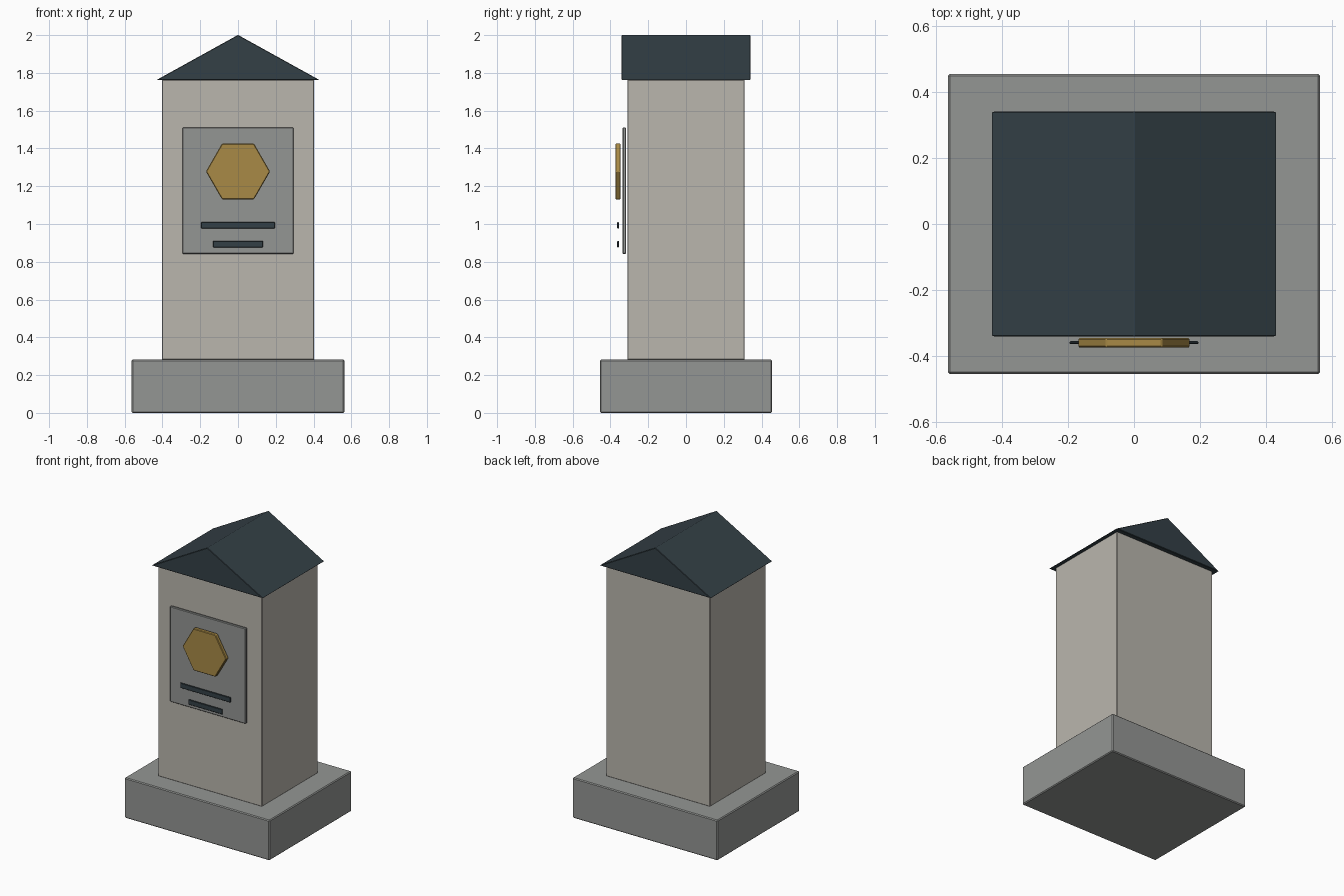
import bpy
import math

cube = bpy.data.objects.get("Cube")
if cube:
    bpy.data.objects.remove(cube, do_unlink=True)


def material(name, rgb):
    mat = bpy.data.materials.new(name)
    mat.use_nodes = True
    mat.diffuse_color = (*rgb, 1)
    mat.node_tree.nodes["Principled BSDF"].inputs["Base Color"].default_value = (*rgb, 1)
    return mat


grey = material("grey stone", (0.296, 0.305, 0.296))
cream = material("pale stone", (0.491, 0.468, 0.423))
slate = material("dark slate", (0.034, 0.051, 0.061))
gold = material("dull gold", (0.392, 0.254, 0.061))


def prism(name, outline, y0, y1, mat, bevel):
    """Extrude an (x, z) outline from y0 to y1 and bevel its edges."""
    n = len(outline)
    verts = [(x, y, z) for y in (y0, y1) for x, z in outline]
    faces = [list(range(n)), list(range(2 * n - 1, n - 1, -1))]
    faces += [[i, i + n, (i + 1) % n + n, (i + 1) % n] for i in range(n)]
    mesh = bpy.data.meshes.new(name)
    mesh.from_pydata(verts, [], faces)
    mesh.materials.append(mat)
    obj = bpy.data.objects.new(name, mesh)
    bpy.context.collection.objects.link(obj)
    mod = obj.modifiers.new("Edge bevel", "BEVEL")
    mod.width = bevel
    mod.segments = 1
    return obj


def block(name, half_x, y0, y1, z0, z1, mat, bevel):
    outline = [(-half_x, z0), (half_x, z0), (half_x, z1), (-half_x, z1)]
    return prism(name, outline, y0, y1, mat, bevel)


# Plinth and shaft
block("base", 0.563, -0.455, 0.455, 0, 0.282, grey, 0.006)
block("shaft", 0.403, -0.31, 0.31, 0.28, 1.765, cream, 0.004)

# Gabled roof with its ridge running front to back
prism("roof", [(-0.432, 1.762), (0.432, 1.762), (0, 2.001)], -0.341, 0.341, slate, 0.003)

# Front plaque
block("plaque", 0.294, -0.336, -0.317, 0.842, 1.511, grey, 0.004)

# Hexagonal emblem
hexagon = [(0.17 * math.cos(math.radians(60 * i)),
            1.278 + 0.17 * math.sin(math.radians(60 * i))) for i in range(6)]
prism("emblem", hexagon, -0.374, -0.346, gold, 0.004)

# Raised bars below the emblem
for name, half_x, z in (("upper_bar", 0.195, 0.993), ("lower_bar", 0.132, 0.893)):
    block(name, half_x, -0.364, -0.355, z - 0.018, z + 0.018, slate, 0.003)
